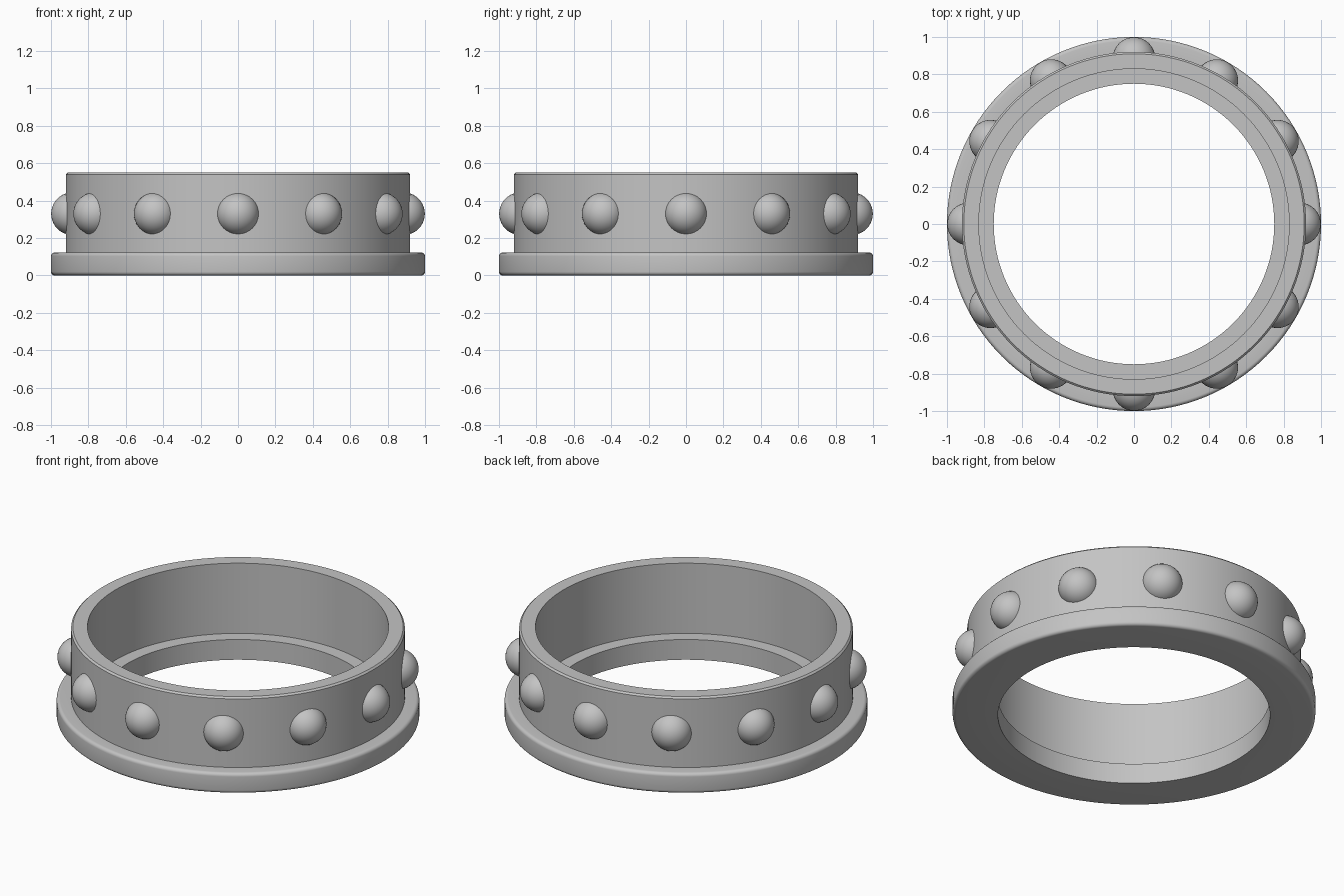
import bpy, bmesh, math
from mathutils import Matrix

cube = bpy.data.objects.get("Cube")
if cube:
    bpy.data.objects.remove(cube, do_unlink=True)

grey = bpy.data.materials.new("plain grey")
grey.use_nodes = True
COLOUR = (0.55, 0.55, 0.55, 1)
grey.diffuse_color = COLOUR
grey.node_tree.nodes["Principled BSDF"].inputs["Base Color"].default_value = COLOUR


def finish(name, bm):
    bmesh.ops.recalc_face_normals(bm, faces=bm.faces)
    mesh = bpy.data.meshes.new(name)
    bm.to_mesh(mesh)
    bm.free()
    mesh.materials.append(grey)
    obj = bpy.data.objects.new(name, mesh)
    bpy.context.collection.objects.link(obj)
    bpy.ops.object.select_all(action="DESELECT")
    obj.select_set(True)
    bpy.context.view_layer.objects.active = obj
    bpy.ops.object.shade_smooth_by_angle(angle=math.radians(35))
    return obj


def corner(r, z, radius, start, steps=5):
    """Quarter-round profile points about a centre."""
    angles = [math.radians(start + 90 * i / steps) for i in range(steps + 1)]
    return [(r + radius * math.cos(a), z + radius * math.sin(a)) for a in angles]


# Ring body: stepped profile revolved around z
SEGMENTS = 128
BEVEL = 0.02
profile = [(0.75, 0)]
profile += corner(1 - BEVEL, BEVEL, BEVEL, -90)
profile += corner(1 - BEVEL, 0.123 - BEVEL, BEVEL, 0)
profile += [(0.92, 0.123), (0.92, 0.54), (0.91, 0.55),
            (0.83, 0.55), (0.83, 0.123), (0.75, 0.123)]

bm = bmesh.new()
rings = []
for i in range(SEGMENTS):
    a = math.tau * i / SEGMENTS
    rings.append([bm.verts.new((r * math.cos(a), r * math.sin(a), z)) for r, z in profile])
for i, ring in enumerate(rings):
    following = rings[(i + 1) % SEGMENTS]
    for j in range(len(profile)):
        k = (j + 1) % len(profile)
        bm.faces.new((ring[j], following[j], following[k], ring[k]))
finish("ring_body", bm)

# Domed studs: twelve spheres with their backs cut off inside the wall
STUDS = 12
for i in range(STUDS):
    bm = bmesh.new()
    bmesh.ops.create_uvsphere(bm, u_segments=32, v_segments=20, radius=0.114)
    bmesh.ops.rotate(bm, verts=bm.verts, matrix=Matrix.Rotation(math.pi / 2, 3, "Y"))
    bmesh.ops.translate(bm, verts=bm.verts, vec=(0.885, 0, 0.33))
    cut = bmesh.ops.bisect_plane(bm, geom=bm.verts[:] + bm.edges[:] + bm.faces[:],
                                 plane_co=(0.875, 0, 0), plane_no=(-1, 0, 0),
                                 clear_outer=True)
    bmesh.ops.holes_fill(bm, edges=[e for e in bm.edges if e.is_boundary], sides=0)
    stud = finish(f"stud_{i + 1}", bm)
    stud.rotation_euler.z = math.tau * i / STUDS
